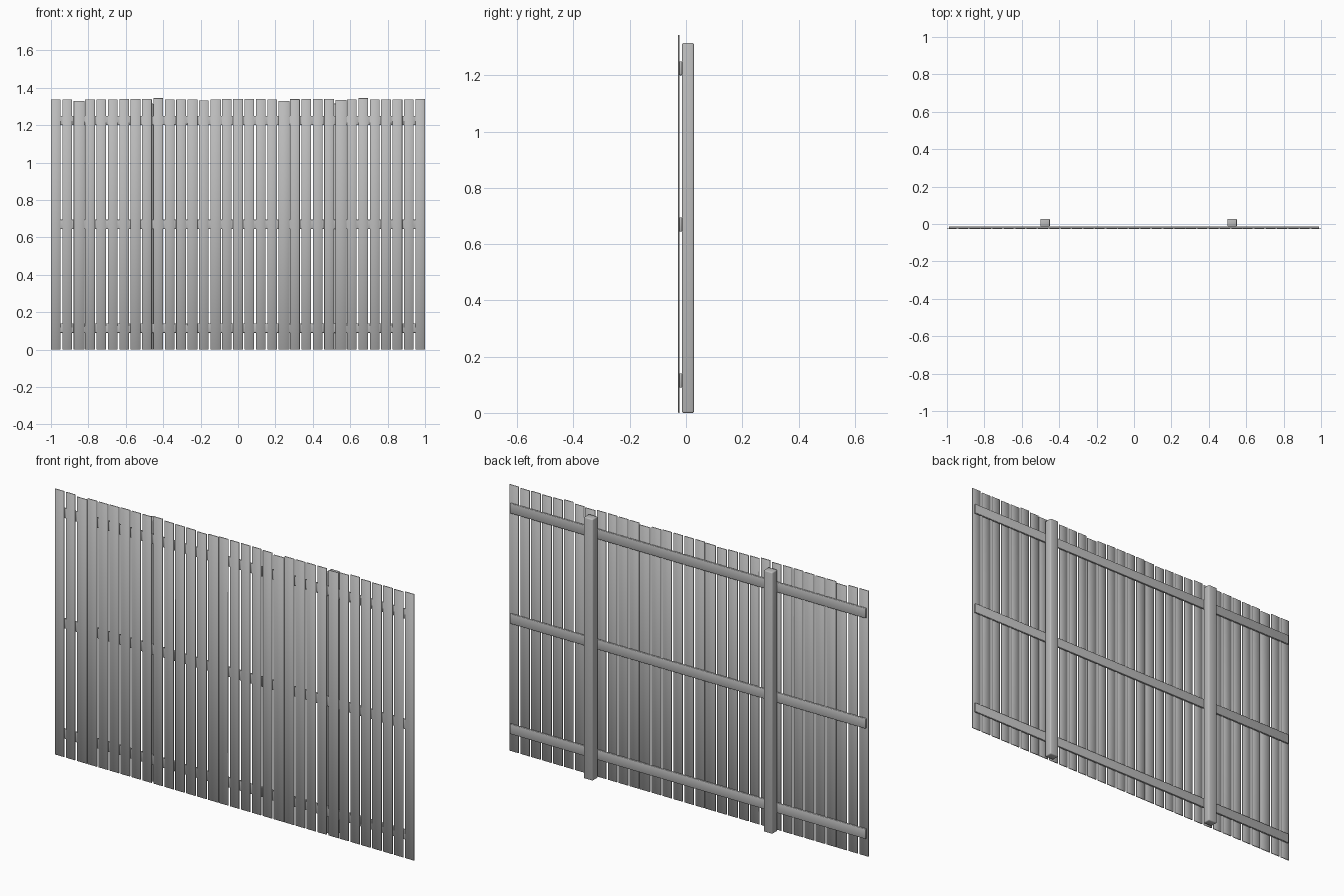
import bpy
import random

random.seed(4)
cube = bpy.data.objects.get("Cube")
if cube:
    bpy.data.objects.remove(cube, do_unlink=True)

# Single weathered grey for the whole fence
grey = bpy.data.materials.new("weathered_grey")
grey.use_nodes = True
colour = (0.5, 0.5, 0.5, 1)
grey.diffuse_color = colour
grey.node_tree.nodes["Principled BSDF"].inputs["Base Color"].default_value = colour


def board(name, x, y, z, bevel, segments=1):
    """Box spanning the (min, max) pairs, with softened edges."""
    spans = (x, y, z)
    bpy.ops.mesh.primitive_cube_add(size=1, location=[sum(s) / 2 for s in spans])
    obj = bpy.context.object
    obj.name = name
    obj.scale = [s[1] - s[0] for s in spans]
    bpy.ops.object.transform_apply(location=False, rotation=False, scale=True)
    obj.data.materials.append(grey)
    mod = obj.modifiers.new("soft_edges", "BEVEL")
    mod.width = bevel
    mod.segments = segments
    bpy.ops.object.modifier_apply(modifier=mod.name)
    bpy.ops.object.shade_smooth_by_angle(angle=1.0)
    return obj


# Pickets: evenly spaced, with slightly uneven tops and a few wider boards
COUNT = 33
WIDTH = 0.052
PITCH = (2 - WIDTH) / (COUNT - 1)
uneven = {2: -0.009, 9: 0.006, 13: -0.005, 20: -0.008, 25: -0.003, 27: 0.006}
wide = {2, 14, 20, 25}
for i in range(COUNT):
    left = -1 + i * PITCH
    right = left + WIDTH + (0.006 if i in wide else 0)
    top = 1.338 + uneven.get(i, random.uniform(-0.002, 0.002))
    board(f"picket_{i + 1}", (left, right), (-0.028, -0.023), (0, top), 0.001)

# Horizontal rails behind the pickets
for name, bottom in (("lower", 0.09), ("middle", 0.645), ("upper", 1.2)):
    board(name + "_rail", (-0.99, 0.99), (-0.0235, -0.013),
          (bottom, bottom + 0.05), 0.003, 2)

# Square posts behind the rails
for name, x in (("right", -0.5), ("left", 0.5)):
    board(name + "_post", (x, x + 0.05), (-0.014, 0.028), (0, 1.315), 0.005, 2)
